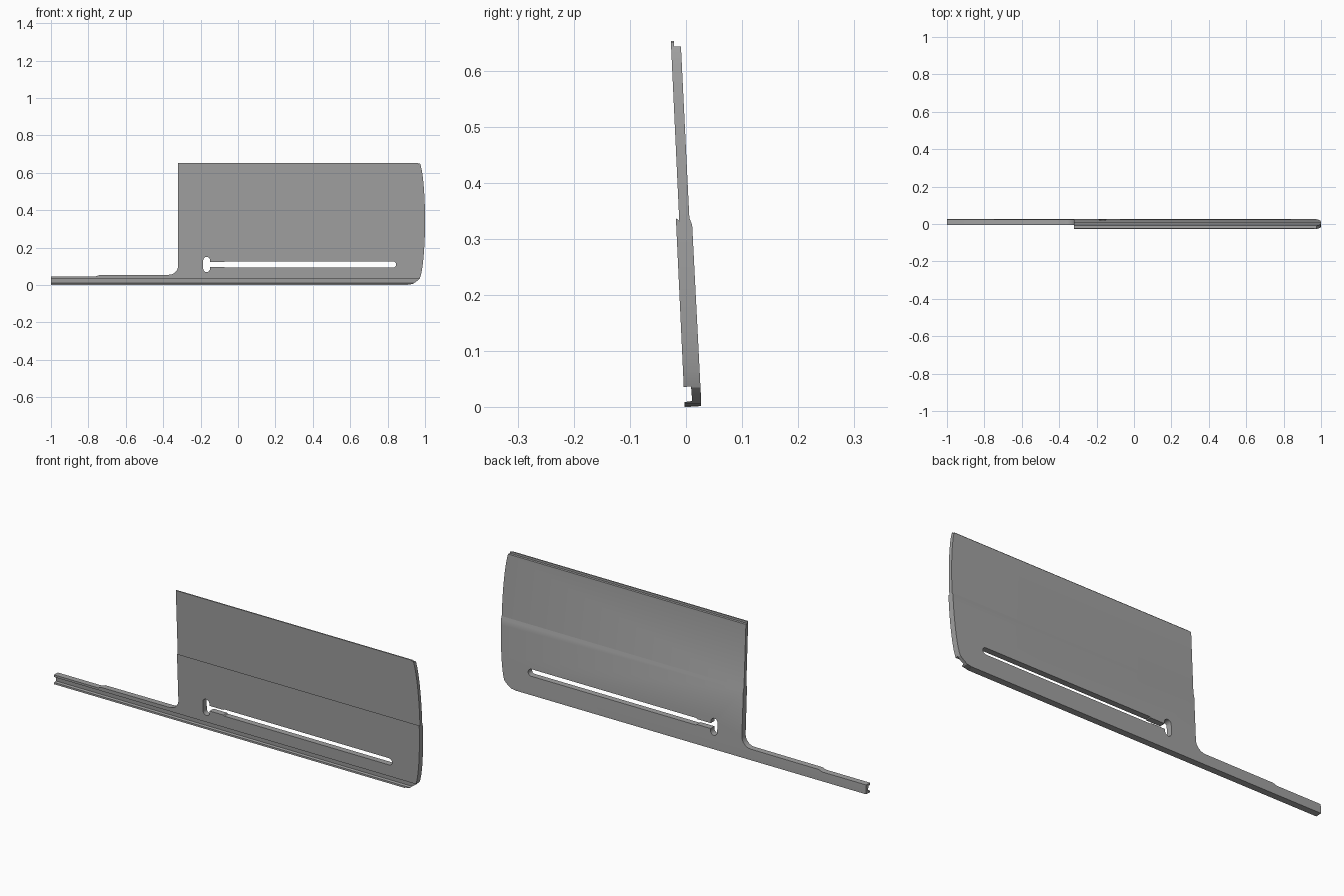
import bpy
import bmesh
from math import sin, cos, pi

cube = bpy.data.objects.get("Cube")
if cube:
    bpy.data.objects.remove(cube, do_unlink=True)

grey = bpy.data.materials.new("plain grey")
grey.use_nodes = True
colour = (0.36, 0.36, 0.36, 1)
grey.diffuse_color = colour
grey.node_tree.nodes["Principled BSDF"].inputs["Base Color"].default_value = colour


def prism(name, points, place, offset):
    """Extrude a closed 2D outline, placed in 3D by a function, along an offset."""
    bm = bmesh.new()
    face = bm.faces.new([bm.verts.new(place(*p)) for p in points])
    side = bmesh.ops.extrude_face_region(bm, geom=[face])
    moved = [v for v in side["geom"] if isinstance(v, bmesh.types.BMVert)]
    bmesh.ops.translate(bm, verts=moved, vec=offset)
    bmesh.ops.recalc_face_normals(bm, faces=bm.faces)
    mesh = bpy.data.meshes.new(name)
    bm.to_mesh(mesh)
    bm.free()
    mesh.materials.append(grey)
    obj = bpy.data.objects.new(name, mesh)
    bpy.context.collection.objects.link(obj)
    return obj


def arc(cx, cz, rx, rz, start, end, steps):
    angles = [start + (end - start) * i / steps for i in range(steps + 1)]
    return [(cx + rx * cos(a), cz + rz * sin(a)) for a in angles]


def upright(name, points):
    return prism(name, points, lambda x, z: (x, -0.1, z), (0, 0.2, 0))


# Leaning cross-section: top lip, stepped seam and open channel at the foot
section = [
    (-0.027, 0.653), (-0.021, 0.653), (-0.021, 0.643), (-0.009, 0.643),
    (0.006, 0.337), (0.011, 0.325), (0.027, 0.012), (0.027, 0.002),
    (-0.003, 0), (-0.003, 0.009), (0.011, 0.011), (0.009, 0.037),
    (-0.004, 0.036), (-0.018, 0.337), (-0.012, 0.332),
]
plate = prism("slotted_plate", section, lambda y, z: (-1, y, z), (2, 0, 0))

# Front outline: bowed end, narrow bar and filleted inner corner
outline = [(-1, -0.02), (0.905, -0.02), (0.91, 0.002), (0.935, 0.006), (0.955, 0.02)]
outline += arc(0.962, 0.345, 0.038, 0.32, -pi / 2 + 0.25, pi / 2 - 0.3, 20)
outline += [(0.966, 0.648), (0.96, 0.67), (-0.32, 0.67)]
outline += arc(-0.37, 0.105, 0.05, 0.05, 0, -pi / 2, 8)
outline += [(-0.74, 0.054), (-0.76, 0.047), (-1, 0.047)]
trim = upright("outline_trim", outline)

# Long slot with a rounded end, a narrow neck and an upright keyhole
slot = arc(0.828, 0.11, 0.017, 0.017, -pi / 2, pi / 2, 8)
slot += [(-0.07, 0.127), (-0.075, 0.123), (-0.15, 0.123)]
slot += arc(-0.168, 0.133, 0.018, 0.018, 0, pi, 8)
slot += arc(-0.168, 0.087, 0.018, 0.018, pi, 2 * pi, 8)
slot += [(-0.15, 0.097), (-0.075, 0.097), (-0.07, 0.093)]
opening = upright("slot_cutter", slot)

bpy.context.view_layer.objects.active = plate
for cutter, mode in ((trim, 'INTERSECT'), (opening, 'DIFFERENCE')):
    cutter.hide_render = True
    mod = plate.modifiers.new(cutter.name, 'BOOLEAN')
    mod.operation = mode
    mod.solver = 'EXACT'
    mod.object = cutter
    bpy.ops.object.modifier_apply(modifier=mod.name)
    bpy.data.objects.remove(cutter, do_unlink=True)

# Smooth the curves, keep the edges crisp
bpy.ops.object.select_all(action='DESELECT')
plate.select_set(True)
bpy.ops.object.shade_smooth_by_angle(angle=0.4)
